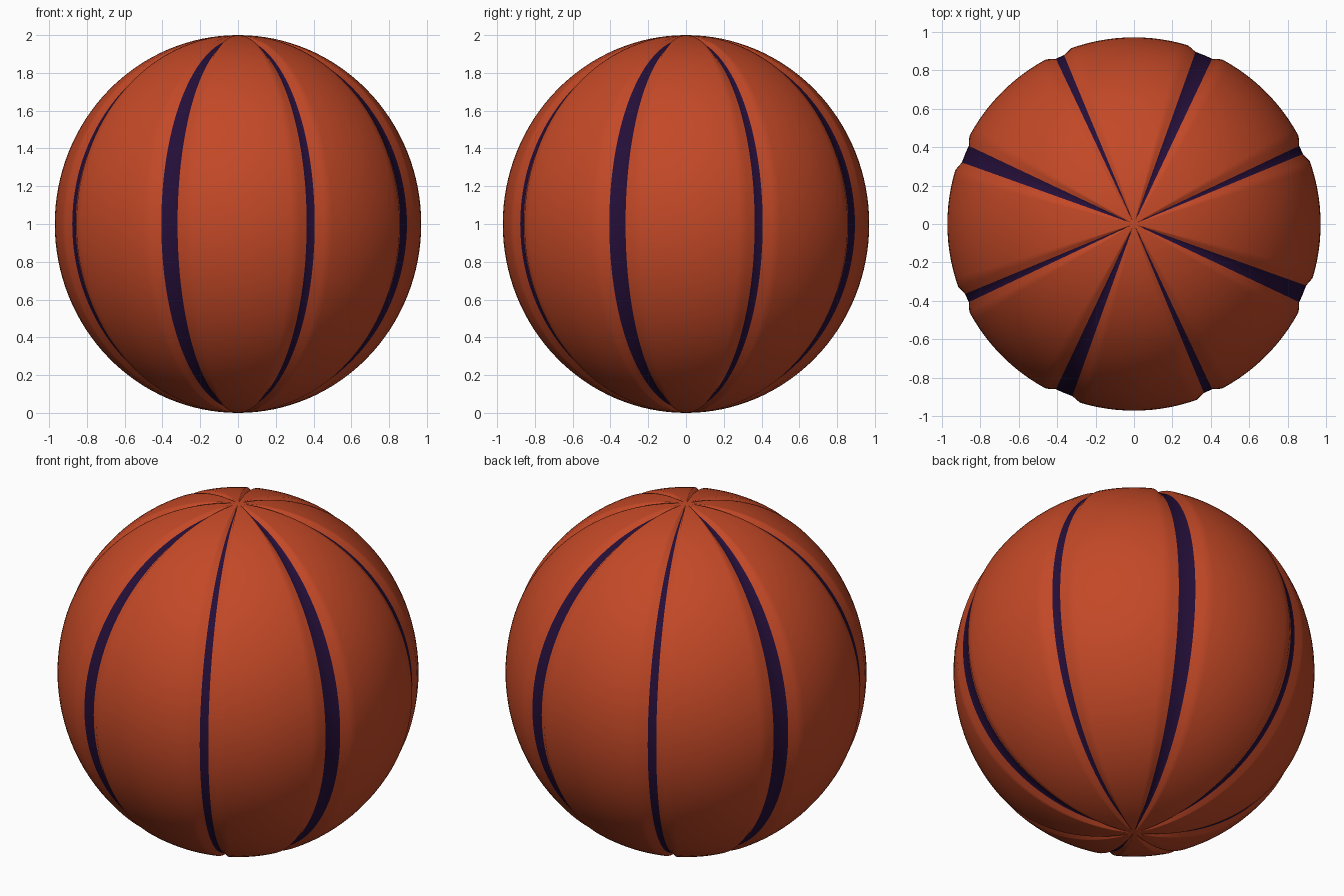
import bpy, bmesh, math

if "Cube" in bpy.data.objects:
    bpy.data.objects.remove(bpy.data.objects["Cube"])

SEG, RINGS = 128, 64          # columns around, rows from pole to pole
RXY, RZ, DEPTH = 0.97, 1.0, 0.02


def material(name, rgb):
    m = bpy.data.materials.new(name)
    m.diffuse_color = (*rgb, 1)
    m.use_nodes = True
    m.node_tree.nodes["Principled BSDF"].inputs["Base Color"].default_value = m.diffuse_color
    return m


# Grooves repeat every quarter turn: a narrow one (1 column) and a wide one (2 columns)
QUARTER = SEG // 4
GROOVE_EDGES = {8, 9, QUARTER - 9, QUARTER - 8, QUARTER - 7}
GROOVE_FACES = {8, QUARTER - 9, QUARTER - 8}

bm = bmesh.new()
rows = []
for i in range(1, RINGS):
    t = math.pi * i / RINGS
    fade = min(1.0, math.sin(t) / 0.12)
    row = []
    for j in range(SEG):
        a = 2 * math.pi * j / SEG
        d = DEPTH * fade if j % QUARTER in GROOVE_EDGES else 0
        r = (RXY - d) * math.sin(t)
        row.append(bm.verts.new((r * math.cos(a), r * math.sin(a), 1 + (RZ - d) * math.cos(t))))
    rows.append(row)
top = bm.verts.new((0, 0, 1 + RZ))
bottom = bm.verts.new((0, 0, 1 - RZ))

# Ball skin, with the groove floors in the dark colour
for j in range(SEG):
    k = (j + 1) % SEG
    bm.faces.new((top, rows[0][j], rows[0][k]))
    bm.faces.new((bottom, rows[-1][k], rows[-1][j]))
    for upper, lower in zip(rows, rows[1:]):
        f = bm.faces.new((upper[j], lower[j], lower[k], upper[k]))
        f.material_index = 1 if j % QUARTER in GROOVE_FACES else 0
for f in bm.faces:
    f.smooth = True

mesh = bpy.data.meshes.new("ball")
bm.to_mesh(mesh)
bm.free()
mesh.materials.append(material("burnt orange", (0.55, 0.066, 0.02)))
mesh.materials.append(material("dark purple", (0.018, 0.0045, 0.04)))
ball = bpy.data.objects.new("ball", mesh)
bpy.context.collection.objects.link(ball)
